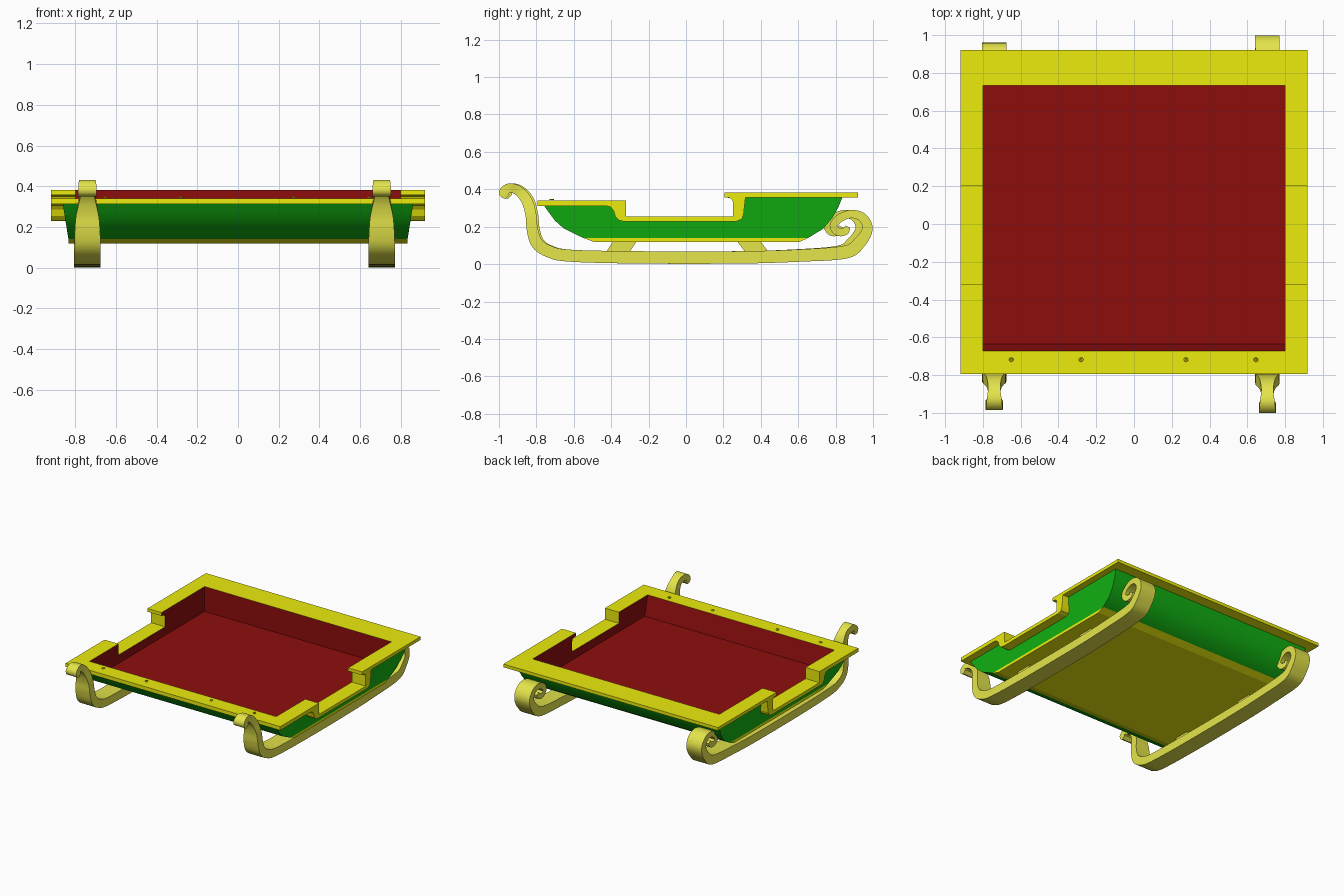
import bpy, bmesh, math
from mathutils import Vector

if "Cube" in bpy.data.objects:
    bpy.data.objects.remove(bpy.data.objects["Cube"])


def material(name, rgb):
    m = bpy.data.materials.new(name)
    m.diffuse_color = (*rgb, 1)
    m.use_nodes = True
    m.node_tree.nodes["Principled BSDF"].inputs["Base Color"].default_value = m.diffuse_color
    return m


YELLOW = material("yellow_trim", (0.84, 0.84, 0.004))
GOLD = material("runner_gold", (0.78, 0.78, 0.07))
GREEN = material("green_hull", (0.006, 0.46, 0.006))
RED = material("red_lining", (0.27, 0.004, 0.004))


def finish(name, bm, mat, flip=False, smooth=False):
    bmesh.ops.recalc_face_normals(bm, faces=bm.faces)
    if flip:
        bmesh.ops.reverse_faces(bm, faces=bm.faces)
    me = bpy.data.meshes.new(name)
    bm.to_mesh(me)
    bm.free()
    me.materials.append(mat)
    ob = bpy.data.objects.new(name, me)
    bpy.context.collection.objects.link(ob)
    if smooth:
        bpy.ops.object.select_all(action='DESELECT')
        bpy.context.view_layer.objects.active = ob
        ob.select_set(True)
        bpy.ops.object.shade_smooth_by_angle(angle=math.radians(40))
    return ob


def prism(name, pts, mat, xa, xb, skip=0, flip=False, smooth=False):
    """Extrude a (y, z) outline across x; the last `skip` edges stay open.
    xa and xb are functions of z."""
    bm = bmesh.new()
    a = [bm.verts.new((xa(z), y, z)) for y, z in pts]
    b = [bm.verts.new((xb(z), y, z)) for y, z in pts]
    bm.faces.new(a)
    bm.faces.new(b[::-1])
    n = len(pts)
    for i in range(n - skip):
        j = (i + 1) % n
        bm.faces.new((a[i], b[i], b[j], a[j]))
    return finish(name, bm, mat, flip, smooth)


def const(v):
    return lambda z: v


# Rim outlines: stepped top and curved underside
rim_top = [(-0.795, 0.341), (-0.32, 0.341), (-0.32, 0.255), (0.25, 0.255), (0.25, 0.335),
           (0.243, 0.349), (0.23, 0.355), (0.205, 0.357), (0.205, 0.382), (0.92, 0.382)]
rim_under = [(0.92, 0.357), (0.318, 0.357), (0.308, 0.265), (0.298, 0.24), (0.27, 0.229),
             (-0.335, 0.229), (-0.36, 0.235), (-0.377, 0.253), (-0.387, 0.285),
             (-0.403, 0.305), (-0.43, 0.312), (-0.795, 0.312)]
for side, s in (("left", -1), ("right", 1)):
    prism("rim_" + side, rim_top + rim_under, YELLOW, const(0.799 * s), const(0.918 * s))
prism("rim_front", [(-0.795, 0.312), (-0.673, 0.312), (-0.673, 0.341), (-0.795, 0.341)],
      YELLOW, const(-0.799), const(0.799))
prism("rim_back", [(0.733, 0.357), (0.92, 0.357), (0.92, 0.382), (0.733, 0.382)],
      YELLOW, const(-0.799), const(0.799))

# Green hull: curved front and back, open under the rim
belly = [(-0.758, 0.312), (-0.735, 0.278), (-0.70, 0.232), (-0.655, 0.192), (-0.56, 0.145),
         (-0.52, 0.13), (0.63, 0.13), (0.665, 0.147), (0.735, 0.19), (0.785, 0.25),
         (0.815, 0.305), (0.836, 0.357)]
prism("hull", belly + rim_under[1:-1], GREEN, lambda z: -0.83 - (z - 0.12) * 0.16,
      lambda z: 0.83 + (z - 0.12) * 0.16, skip=len(rim_under) - 1, smooth=True)

# Yellow base plate
prism("base_plate", [(-0.49, 0.118), (0.605, 0.118), (0.658, 0.142), (-0.555, 0.142)],
      YELLOW, const(-0.833), const(0.833))

# Red lining, facing inward
lining = [(-0.6725, 0.3405), (-0.635, 0.19), (0.7325, 0.19), (0.7325, 0.3815)]
lining += [(y, z - 0.0005) for y, z in rim_top[-2:0:-1]]
prism("lining", lining, RED, const(-0.7985), const(0.7985), skip=len(lining) - 3, flip=True)

# Runner path: y, z, half thickness, half width
path = [(-0.955, 0.360, 0.016, 0.045), (-0.974, 0.382, 0.026, 0.045), (-0.945, 0.408, 0.024, 0.040),
        (-0.893, 0.390, 0.026, 0.032), (-0.850, 0.337, 0.029, 0.040), (-0.829, 0.262, 0.029, 0.055),
        (-0.822, 0.187, 0.030, 0.062), (-0.797, 0.112, 0.032, 0.065), (-0.733, 0.068, 0.032, 0.065),
        (-0.620, 0.045, 0.032, 0.065), (-0.250, 0.036, 0.033, 0.065), (0.290, 0.036, 0.033, 0.065),
        (0.610, 0.046, 0.033, 0.065), (0.850, 0.064, 0.035, 0.065), (0.925, 0.112, 0.033, 0.065),
        (0.970, 0.187, 0.028, 0.065), (0.945, 0.248, 0.024, 0.065), (0.885, 0.268, 0.022, 0.062),
        (0.822, 0.246, 0.022, 0.057), (0.790, 0.205, 0.022, 0.052), (0.812, 0.172, 0.021, 0.048),
        (0.850, 0.175, 0.020, 0.045), (0.866, 0.200, 0.014, 0.044)]


def spline(points, steps):
    p = [Vector(q) for q in points]
    p = [p[0] * 2 - p[1]] + p + [p[-1] * 2 - p[-2]]
    out = []
    for i in range(1, len(p) - 2):
        a, b, c, d = p[i - 1:i + 3]
        for k in range(steps):
            t = k / steps
            out.append(0.5 * (2 * b + (c - a) * t + (2 * a - 5 * b + 4 * c - d) * t * t
                              + (3 * b - a - 3 * c + d) * t ** 3))
    return out + [p[-2]]


def runner(name, cx, scale, shift):
    bm = bmesh.new()
    c = spline(path, 5)
    rings = []
    for i, q in enumerate(c):
        d = c[min(i + 1, len(c) - 1)] - c[max(i - 1, 0)]
        t = Vector((d[0], d[1])).normalized()
        h, w = q[2], q[3]
        rings.append([bm.verts.new((cx + u, (q[0] - t.y * v) * scale + shift,
                                    max(0, q[1] + t.x * v)))
                      for u, v in ((-w, -h), (w, -h), (w, h), (-w, h))])
    for r, s in zip(rings, rings[1:]):
        for k in range(4):
            bm.faces.new((r[k], r[(k + 1) % 4], s[(k + 1) % 4], s[k]))
    bm.faces.new(rings[0])
    bm.faces.new(rings[-1])
    finish(name, bm, GOLD, smooth=True)


runner("runner_left", -0.74, 0.9735, -0.0115)
runner("runner_right", 0.706, 1.0, 0.0)

# Slanted struts between runners and base
for side, cx in (("left", -0.74), ("right", 0.706)):
    for end, y0, y1 in (("front", -0.43, -0.39), ("back", 0.32, 0.275)):
        prism(f"strut_{end}_{side}", [(y0, 0.06), (y0 + 0.125, 0.06), (y1 + 0.125, 0.12), (y1, 0.12)],
              GOLD, const(cx - 0.025), const(cx + 0.025))

# Small eyelets on the front rim
for i, x in enumerate((-0.65, -0.28, 0.275, 0.645)):
    bpy.ops.mesh.primitive_torus_add(location=(x, -0.718, 0.345), major_radius=0.008,
                                     minor_radius=0.004, major_segments=12, minor_segments=6)
    bpy.context.object.name = f"eyelet_{i + 1}"
    bpy.context.object.data.materials.append(YELLOW)
